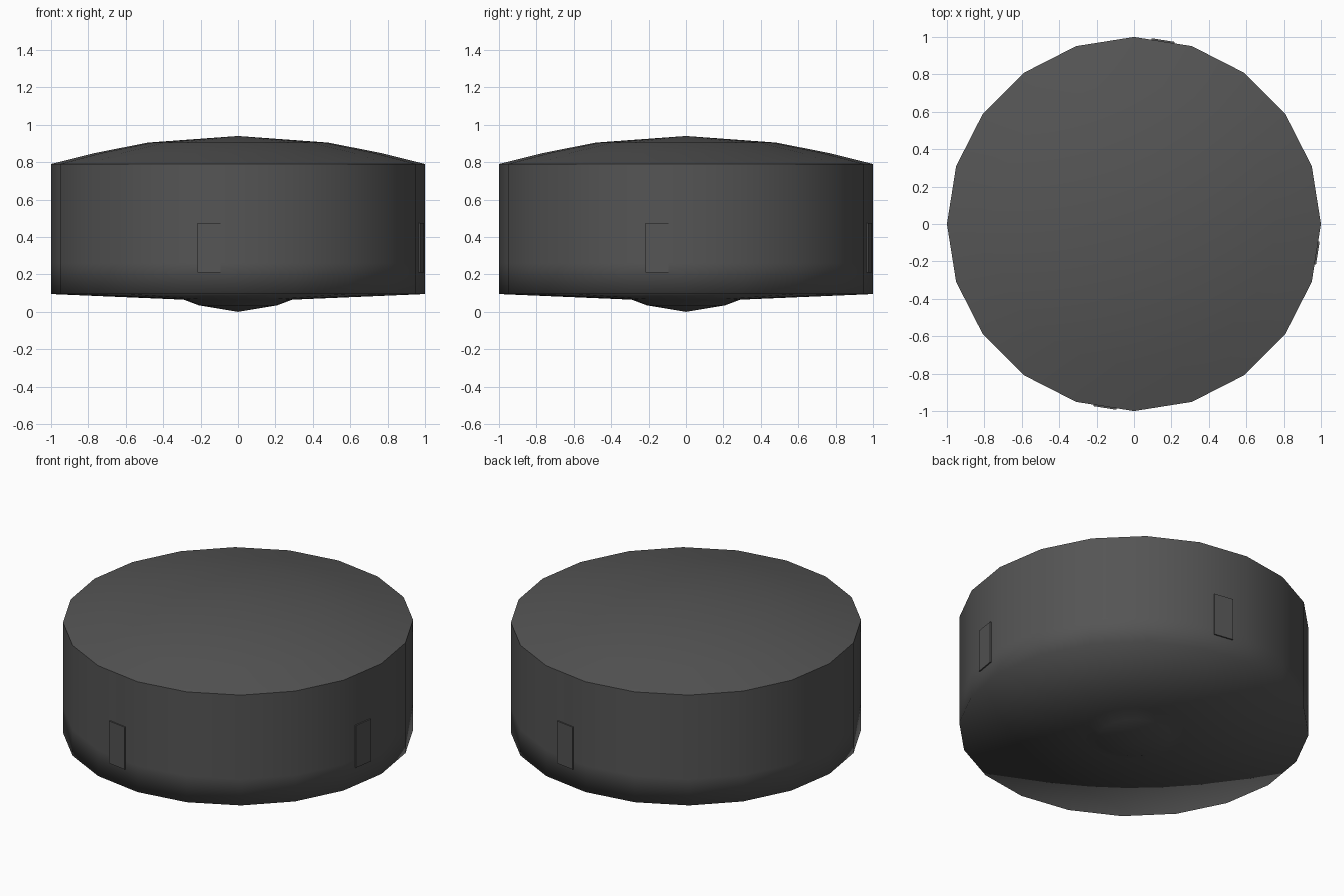
import bpy, bmesh, math
from mathutils import Matrix

if "Cube" in bpy.data.objects:
    bpy.data.objects.remove(bpy.data.objects["Cube"])

SIDES = 20
dark = bpy.data.materials.new("dark_grey")
dark.diffuse_color = (0.09, 0.09, 0.09, 1)
dark.use_nodes = True
dark.node_tree.nodes["Principled BSDF"].inputs["Base Color"].default_value = dark.diffuse_color


def add_object(name, bm):
    mesh = bpy.data.meshes.new(name)
    bmesh.ops.recalc_face_normals(bm, faces=bm.faces)
    bm.to_mesh(mesh)
    bm.free()
    mesh.materials.append(dark)
    obj = bpy.data.objects.new(name, mesh)
    bpy.context.collection.objects.link(obj)
    return obj


# Drum body: one profile of (radius, height) lathed into 20 sides
profile = [(0, 0.0), (0.21, 0.035), (0.29, 0.065), (1, 0.095), (1, 0.26),
           (1, 0.79), (0.76, 0.85), (0.48, 0.905), (0, 0.94)]
bm = bmesh.new()
pts = [bm.verts.new((r, 0, z)) for r, z in profile]
edges = [bm.edges.new(pair) for pair in zip(pts, pts[1:])]
bmesh.ops.spin(bm, geom=pts + edges, axis=(0, 0, 1), cent=(0, 0, 0),
               angle=math.tau, steps=SIDES)
bmesh.ops.remove_doubles(bm, verts=bm.verts, dist=1e-4)
for f in bm.faces:
    f.smooth = True
# Crisp top rim, soft bottom rim
for e in bm.edges:
    if all(abs(v.co.z - 0.79) < 1e-3 for v in e.verts):
        e.smooth = False
add_object("drum_body", bm)

# Thin side panels on the front, right and back facets
for name, degrees in (("front_panel", 261), ("right_panel", -9), ("back_panel", 81)):
    bm = bmesh.new()
    place = (Matrix.Rotation(math.radians(degrees), 4, 'Z')
             @ Matrix.Translation((math.cos(math.pi / SIDES), 0, 0.342))
             @ Matrix.Diagonal((0.016, 0.124, 0.266, 1)))
    bmesh.ops.create_cube(bm, size=1, matrix=place)
    add_object(name, bm)
